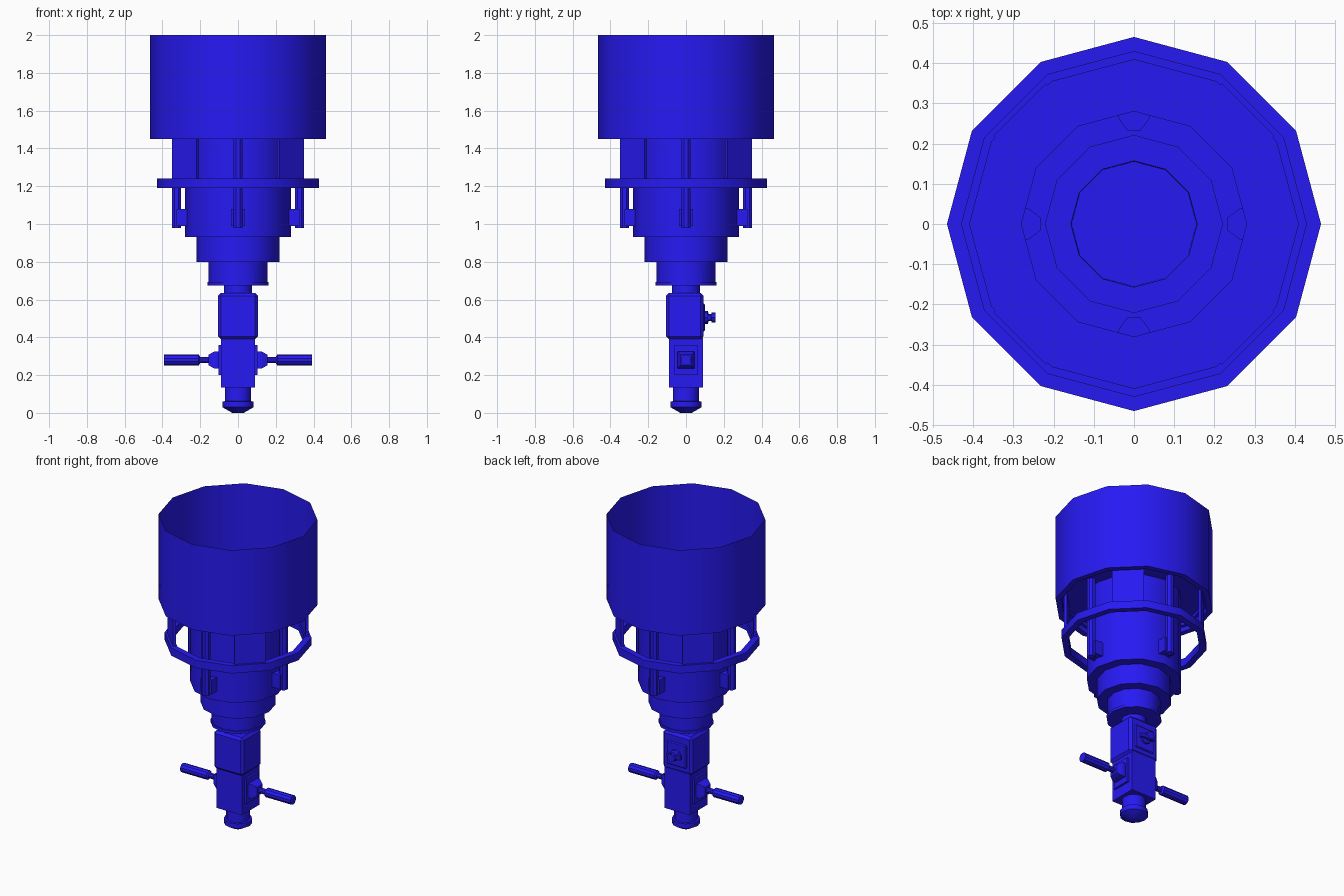
import bpy, bmesh, math
from mathutils import Matrix, Vector

if "Cube" in bpy.data.objects:
    bpy.data.objects.remove(bpy.data.objects["Cube"])

blue = bpy.data.materials.new("blue")
blue.diffuse_color = (0.02, 0.01, 0.9, 1)
blue.use_nodes = True
blue.node_tree.nodes["Principled BSDF"].inputs["Base Color"].default_value = blue.diffuse_color


def finish(name, bm, rot=None):
    """Turn a bmesh into a named, coloured object with sharp edges kept."""
    if rot:
        bm.transform(rot)
    me = bpy.data.meshes.new(name)
    bm.to_mesh(me)
    bm.free()
    ob = bpy.data.objects.new(name, me)
    bpy.context.collection.objects.link(ob)
    me.materials.append(blue)
    bpy.ops.object.select_all(action='DESELECT')
    ob.select_set(True)
    bpy.context.view_layer.objects.active = ob
    bpy.ops.object.shade_smooth_by_angle(angle=math.radians(35))
    return ob


def lathe(name, profile, sides=12, caps=True, closed=False, rot=None):
    """Spin (radius, height) points around z."""
    bm = bmesh.new()
    rings = [[bm.verts.new((r * math.cos(2 * math.pi * i / sides),
                            r * math.sin(2 * math.pi * i / sides), z))
              for i in range(sides)] for r, z in profile]
    pairs = list(zip(rings, rings[1:]))
    if closed:
        pairs.append((rings[-1], rings[0]))
    for a, b in pairs:
        for i in range(sides):
            j = (i + 1) % sides
            bm.faces.new((a[i], a[j], b[j], b[i]))
    if caps and not closed:
        bm.faces.new(rings[0][::-1])
        bm.faces.new(rings[-1])
    if caps or closed:
        bmesh.ops.recalc_face_normals(bm, faces=bm.faces)
    return finish(name, bm, rot)


def box(name, lo, hi, bevel=0, rot=None):
    """Box between two corners, with optional chamfer."""
    lo, hi = Vector(lo), Vector(hi)
    bm = bmesh.new()
    bmesh.ops.create_cube(bm, size=1)
    for v in bm.verts:
        v.co = (lo + hi) / 2 + Vector(a * b for a, b in zip(v.co, hi - lo))
    if bevel:
        bmesh.ops.bevel(bm, geom=bm.edges[:], offset=bevel, segments=1, affect='EDGES')
    return finish(name, bm, rot)


def prism(name, pts, z0, z1, rot=None):
    """Plan polygon raised from z0 to z1."""
    bm = bmesh.new()
    face = bm.faces.new([bm.verts.new((x, y, z0)) for x, y in pts])
    top = bmesh.ops.extrude_face_region(bm, geom=[face])
    for v in top['geom']:
        if isinstance(v, bmesh.types.BMVert):
            v.co.z = z1
    bmesh.ops.recalc_face_normals(bm, faces=bm.faces)
    return finish(name, bm, rot)


# Thin-walled open cup stepping down into the hollow body
lathe("cup_and_body", [(.155, .69), (.157, .80), (.22, .80), (.22, .93), (.28, .93),
                       (.28, 1.5), (.41, 1.5), (.41, 1.48), (.43, 1.48), (.43, 1.45),
                       (.465, 1.45), (.465, 2.0)], caps=False)
lathe("body_flange", [(.162, .675), (.162, .692)])
lathe("neck", [(.075, .62), (.075, .68)])

# Guard ring around the body
lathe("guard_ring", [(.43, 1.19), (.43, 1.24), (.39, 1.24), (.39, 1.19)], closed=True)

# Ring hangers on the diagonals, posts and hooks on the axes
for k in range(4):
    turn = Matrix.Rotation(k * math.pi / 2, 4, 'Z')
    diag = Matrix.Rotation((k + .5) * math.pi / 2, 4, 'Z')
    box("ring_hanger", (.385, -.093, 1.2), (.402, .093, 1.5), rot=diag)
    lathe("post", [(.026, .98), (.026, 1.5)], sides=8,
          rot=turn @ Matrix.Translation((.325, 0, 0)) @ Matrix.Rotation(math.pi / 8, 4, 'Z'))
    prism("post_hook", [(.325, -.038), (.262, -.038), (.232, -.016),
                        (.232, .016), (.262, .038), (.325, .038)], .99, 1.08, turn)

# Square stem
box("upper_block", (-.105, -.105, .39), (.105, .092, .635), .015)
box("lower_block", (-.09, -.09, .135), (.09, .09, .40))
lathe("foot", [(.03, 0), (.083, .03), (.083, .06), (.07, .062), (.07, .14)])

# Valve on the back face
box("valve_plate", (-.07, .085, .43), (.07, .1, .58), .006)
back = Matrix.Translation((0, 0, .505)) @ Matrix.Rotation(-math.pi / 2, 4, 'X')
lathe("valve_stem", [(.035, .09), (.035, .115), (.018, .12), (.018, .135),
                     (.026, .135), (.026, .155)], sides=8, rot=back)
box("valve_bar", (-.05, .115, .493), (.05, .132, .517))

# Side handles, mirrored
for s in (1, -1):
    side = Matrix.Translation((0, 0, .28)) @ Matrix.Rotation(s * math.pi / 2, 4, 'Y')
    box("handle_plate", (s * .095 - .008, -.06, .2), (s * .095 + .008, .06, .36))
    lathe("handle_socket", [(.05, .09), (.064, .105), (.064, .125), (.04, .155)], sides=4,
          rot=side @ Matrix.Rotation(math.pi / 4, 4, 'Z'))
    lathe("handle", [(.017, .14), (.017, .2), (.029, .208), (.029, .393)], sides=10, rot=side)
